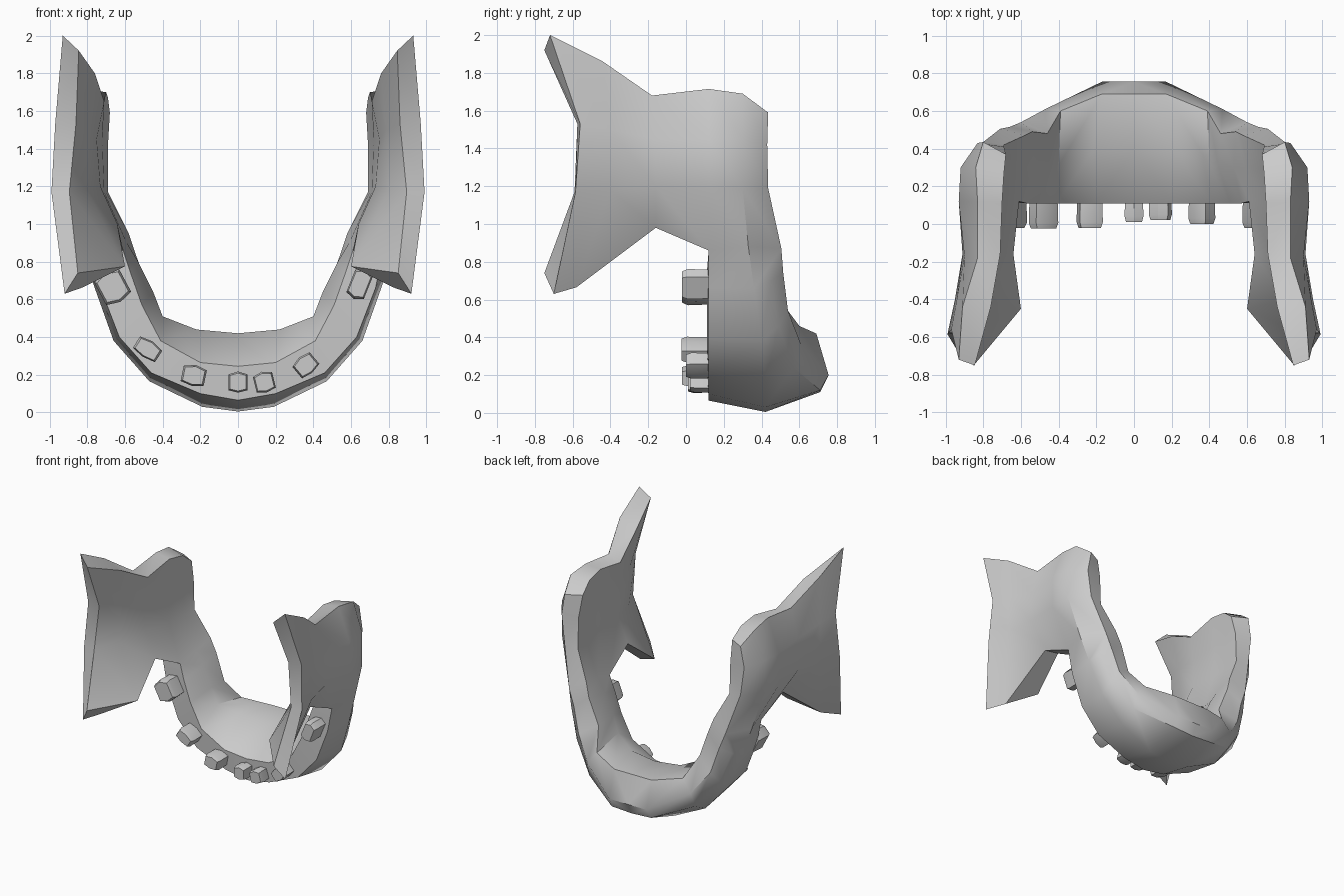
import bpy, bmesh, math
from mathutils import Matrix, Vector


def finish(bm, name, angle):
    bmesh.ops.remove_doubles(bm, verts=bm.verts, dist=0.0005)
    bmesh.ops.recalc_face_normals(bm, faces=bm.faces)
    me = bpy.data.meshes.new(name)
    bm.to_mesh(me)
    bm.free()
    ob = bpy.data.objects.new(name, me)
    bpy.context.collection.objects.link(ob)
    bpy.ops.object.select_all(action='DESELECT')
    bpy.context.view_layer.objects.active = ob
    ob.select_set(True)
    bpy.ops.object.shade_smooth_by_angle(angle=math.radians(angle))
    return ob


def quad(bm, *pts):
    # repeated points give a triangle
    pts = list(dict.fromkeys(pts))
    if len(pts) > 2:
        bm.faces.new([bm.verts.new(p) for p in pts])


bm = bmesh.new()

# Curved body: seven-sided sections from the chin to the foot of the ramus
# order: front inner, front outer, outer middle, outer lower back, outer back, inner back, inner middle
sections = [
    [(0, .11, .245), (0, .12, .065), (0, .42, .005), (0, .71, .11), (0, .755, .20), (0, .69, .42), (0, .40, .42)],
    [(.20, .11, .265), (.20, .12, .10), (.19, .42, .03), (.18, .71, .12), (.17, .755, .20), (.17, .69, .42), (.22, .385, .44)],
    [(.41, .11, .38), (.46, .12, .21), (.47, .42, .165), (.48, .57, .24), (.47, .61, .36), (.39, .60, .46), (.40, .31, .51)],
    [(.51, .11, .57), (.63, .12, .40), (.66, .40, .38), (.65, .49, .46), (.60, .54, .54), (.46, .48, .62), (.45, .30, .64)],
    [(.57, .11, .74), (.73, .12, .66), (.76, .36, .66), (.73, .45, .70), (.66, .515, .74), (.54, .49, .83), (.53, .30, .80)],
    [(.61, .12, .86), (.77, .12, .86), (.83, .33, .88), (.71, .505, .87), (.71, .505, .87), (.58, .47, .95), (.59, .30, .90)],
]
for s, t in zip(sections, sections[1:]):
    for i in range(7):
        j = (i + 1) % 7
        quad(bm, s[i], s[j], t[j], t[i])

# Ramus plate: columns from back to front, four levels each (outer and inner skins)
a, b, c, _, d, e, f = sections[-1]
outer = [
    [d, (.80, .435, 1.19), (.83, .43, 1.42), (.80, .435, 1.59)],
    [c, (.92, .30, 1.19), (.92, .30, 1.45), (.84, .30, 1.69)],
    [b, (.93, .12, 1.19), (.93, .12, 1.45), (.83, .12, 1.715)],
    [(.77, -.16, .98), (.91, -.16, 1.20), (.90, -.17, 1.45), (.83, -.18, 1.68)],
    [(.82, -.58, .665), (.95, -.40, 1.18), (.94, -.40, 1.50), (.91, -.44, 1.86)],
    [(.92, -.70, .63), (.99, -.585, 1.17), (.97, -.56, 1.53), (.93, -.72, 2.0)],
]
inner = [
    [e, (.69, .42, 1.17), (.69, .41, 1.42), (.68, .37, 1.59)],
    [f, (.70, .29, 1.17), (.70, .28, 1.45), (.69, .27, 1.67)],
    [a, (.71, .12, 1.17), (.72, .12, 1.45), (.70, .11, 1.70)],
    [(.64, -.16, 1.0), (.73, -.16, 1.20), (.75, -.17, 1.45), (.71, -.16, 1.65)],
    [(.60, -.45, .775), (.80, -.40, 1.18), (.79, -.40, 1.50), (.76, -.44, 1.80)],
    [(.85, -.75, .74), (.895, -.59, 1.17), (.86, -.575, 1.53), (.845, -.75, 1.92)],
]
for i in range(5):
    for k in range(3):
        for g in (outer, inner):
            quad(bm, g[i][k], g[i + 1][k], g[i + 1][k + 1], g[i][k + 1])
    for k in (0, 3):
        if k == 3 or i >= 2:
            quad(bm, outer[i][k], outer[i + 1][k], inner[i + 1][k], inner[i][k])
for i in (0, 5):
    for k in range(3):
        quad(bm, outer[i][k], inner[i][k], inner[i][k + 1], outer[i][k + 1])

# Mirror the half and weld at the chin
dup = bmesh.ops.duplicate(bm, geom=bm.faces[:] + bm.edges[:] + bm.verts[:])
for v in dup["geom"]:
    if isinstance(v, bmesh.types.BMVert):
        v.co.x = -v.co.x
finish(bm, "jaw_bone", 40)

# Teeth: tapered pegs; x, z, width, height, tilt in degrees, front y
teeth = [(-.665, .665, .15, .17, 28, -.02), (-.48, .335, .14, .09, -33, -.025),
         (-.235, .195, .125, .105, -12, -.02), (0, .16, .10, .105, 0, .01),
         (.14, .16, .105, .105, 14, .02), (.36, .25, .12, .10, 40, 0),
         (.645, .68, .10, .16, -22, -.02)]
for n, (x, z, w, h, tilt, y0) in enumerate(teeth):
    bm = bmesh.new()
    rot = Matrix.Rotation(math.radians(-tilt), 3, 'Y')
    rings = []
    for y, sc in ((y0, .85), (y0 + .03, 1.0), (.14, .95)):
        pts = [(-.5, -.4), (0, -.52), (.5, -.4), (.5, .4), (0, .55), (-.5, .4)]
        rings.append([bm.verts.new(Vector((x, y, z)) + rot @ Vector((p * w * sc, 0, q * h * sc)))
                      for p, q in pts])
    for r, s in zip(rings, rings[1:]):
        for i in range(6):
            j = (i + 1) % 6
            bm.faces.new((r[i], r[j], s[j], s[i]))
    bm.faces.new(rings[0])
    bm.faces.new(rings[-1])
    finish(bm, "tooth_%d" % (n + 1), 30)
